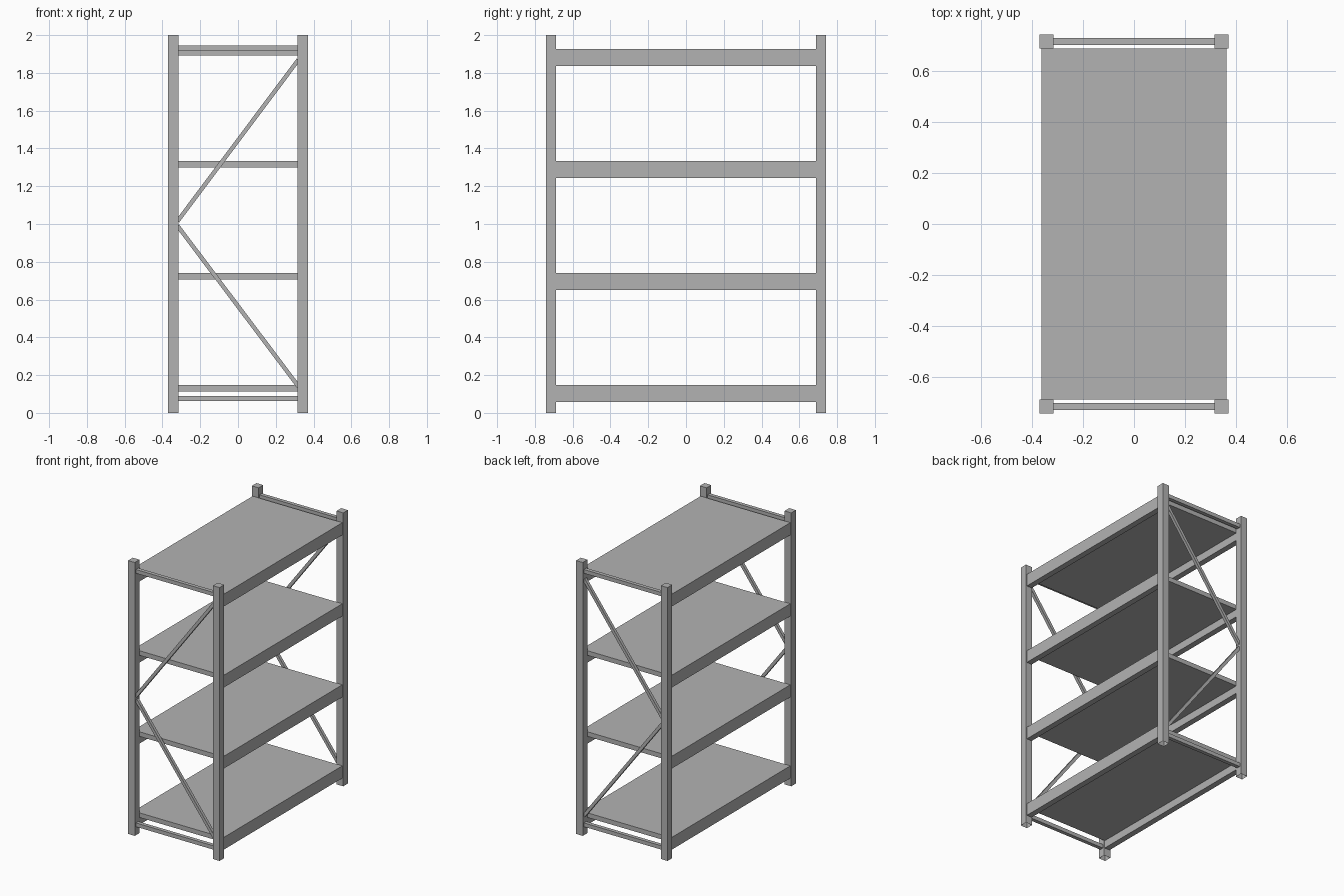
import bpy
import bmesh
from mathutils import Vector, Matrix

cube = bpy.data.objects.get("Cube")
if cube:
    bpy.data.objects.remove(cube, do_unlink=True)

GREY = (0.45, 0.45, 0.45, 1)
steel = bpy.data.materials.new("grey steel")
steel.use_nodes = True
steel.diffuse_color = GREY
steel.node_tree.nodes["Principled BSDF"].inputs["Base Color"].default_value = GREY


def add_box(name, low, high, open_bottom=False):
    """Axis-aligned box between two corners."""
    low, high = Vector(low), Vector(high)
    bm = bmesh.new()
    bmesh.ops.create_cube(bm, size=1, matrix=Matrix.Translation((low + high) / 2)
                          @ Matrix.Diagonal((*(high - low), 1)))
    if open_bottom:
        bottom = [f for f in bm.faces if f.normal.z < -0.9]
        bmesh.ops.delete(bm, geom=bottom, context='FACES_ONLY')
    return finish(name, bm)


def add_bar(name, start, end, size):
    """Square bar running between two points in the xz plane."""
    start, end = Vector(start), Vector(end)
    along = (end - start).normalized()
    side = Vector((0, 1, 0))
    turn = Matrix((along, side, along.cross(side))).transposed().to_4x4()
    bm = bmesh.new()
    bmesh.ops.create_cube(bm, size=1, matrix=Matrix.Translation((start + end) / 2) @ turn
                          @ Matrix.Diagonal(((end - start).length, size, size, 1)))
    return finish(name, bm)


def finish(name, bm):
    mesh = bpy.data.meshes.new(name)
    bm.to_mesh(mesh)
    bm.free()
    mesh.materials.append(steel)
    obj = bpy.data.objects.new(name, mesh)
    bpy.context.collection.objects.link(obj)
    return obj


POST_IN_X, POST_OUT_X = 0.316, 0.37
POST_IN_Y, POST_OUT_Y = 0.688, 0.742
END_Y = 0.715
RAIL = 0.014

# End frames: posts, cross rails and diagonal braces
for end, s in (("front", -1), ("back", 1)):
    y = s * END_Y
    half = (POST_OUT_Y - POST_IN_Y) / 2
    for side, t in (("left", 1), ("right", -1)):
        x = t * (POST_IN_X + POST_OUT_X) / 2
        add_box(f"{end}_{side}_post", (x - half, y - half, 0),
                (x + half, y + half, 2), open_bottom=True)
    for level, z in (("lower", 0.076), ("upper", 1.93)):
        add_box(f"{end}_{level}_rail", (-POST_IN_X, y - RAIL, z - RAIL),
                (POST_IN_X, y + RAIL, z + RAIL))
    for level, z0, z1 in (("lower", 0.99, 0.14), ("upper", 1.015, 1.87)):
        add_bar(f"{end}_{level}_brace", (-0.32, y, z0), (0.32, y, z1), 0.022)

# Shelves: a deck with a deep beam under each long edge
for i in range(4):
    top = 0.148 + i * 0.593
    add_box(f"shelf_{i + 1}_deck", (-0.363, -POST_IN_Y, top - 0.034),
            (0.363, POST_IN_Y, top))
    for side, t in (("left", 1), ("right", -1)):
        xs = sorted((t * 0.32, t * 0.363))
        add_box(f"shelf_{i + 1}_{side}_beam", (xs[0], -POST_IN_Y, top - 0.09),
                (xs[1], POST_IN_Y, top - 0.034))
